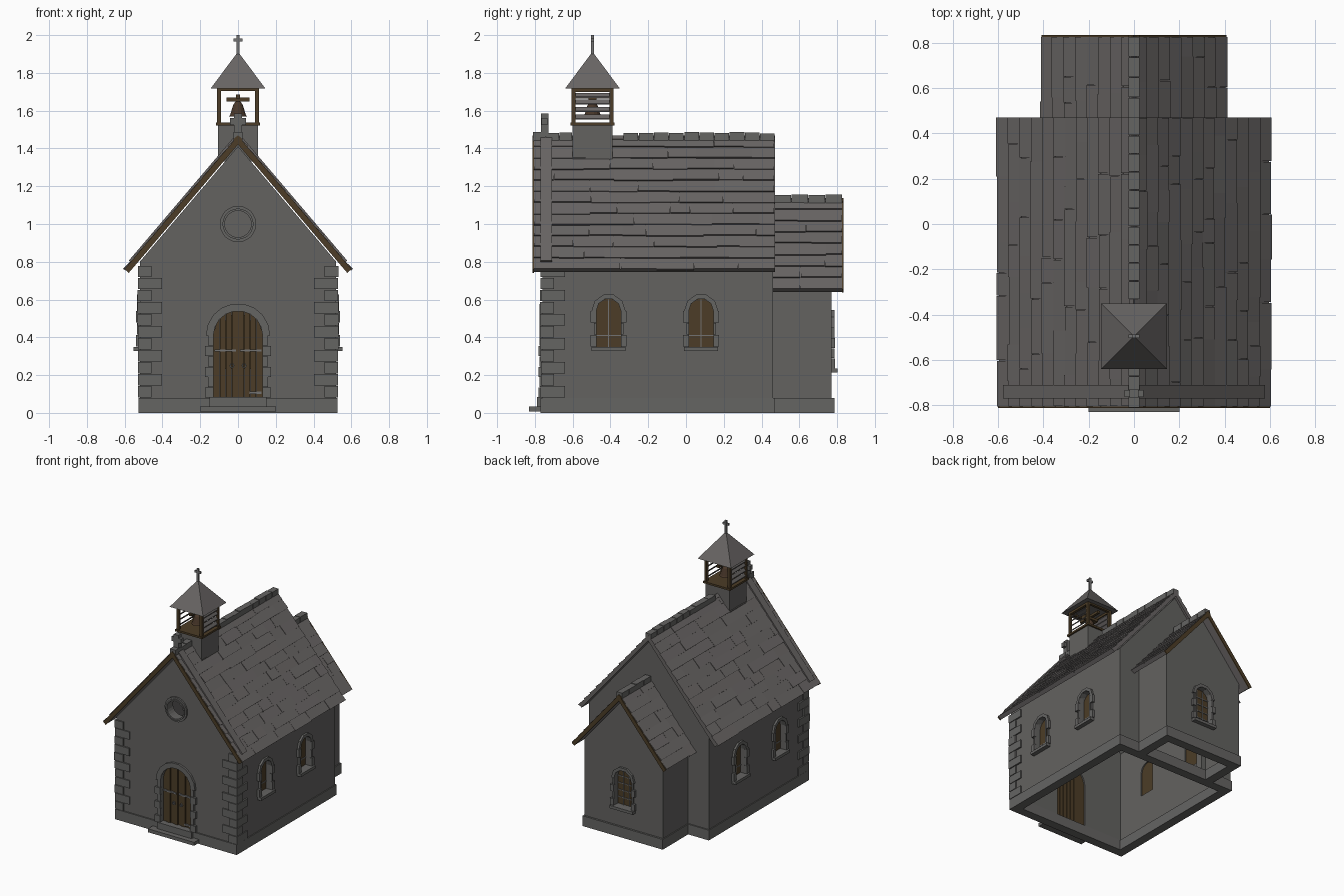
import bpy, bmesh, math, random
from mathutils import Matrix, Vector

random.seed(4)
if "Cube" in bpy.data.objects:
    bpy.data.objects.remove(bpy.data.objects["Cube"])


def material(name, *rgb):
    m = bpy.data.materials.new(name)
    m.use_nodes = True
    m.diffuse_color = (*rgb, 1)
    m.node_tree.nodes["Principled BSDF"].inputs["Base Color"].default_value = (*rgb, 1)
    return m


WALL = material("wall grey", .125, .122, .117)
STONE = material("trim stone", .13, .128, .124)
SLATE = material("roof slate", .138, .129, .126)
WOOD = material("dark wood", .072, .046, .02)
METAL = material("iron grey", .17, .17, .17)
BELL = material("bell bronze", .065, .038, .022)
UP = Vector((0, 0, 1))
SLOPE = math.atan(1.175)


def finish(name, bm, mat):
    bmesh.ops.recalc_face_normals(bm, faces=bm.faces)
    mesh = bpy.data.meshes.new(name)
    bm.to_mesh(mesh)
    bm.free()
    mesh.materials.append(mat)
    ob = bpy.data.objects.new(name, mesh)
    bpy.context.scene.collection.objects.link(ob)
    return ob


def basis(a, b, c, origin):
    m = Matrix((a, b, c)).transposed().to_4x4()
    m.translation = origin
    return m


def facing(normal, origin):
    """Frame on a wall: u to the side, v up, w outward."""
    n = Vector(normal)
    return basis(UP.cross(n), UP, n, Vector(origin))


def prism(bm, pts, w0, w1, frame):
    a = [bm.verts.new(frame @ Vector((u, v, w0))) for u, v in pts]
    b = [bm.verts.new(frame @ Vector((u, v, w1))) for u, v in pts]
    bm.faces.new(a[::-1])
    bm.faces.new(b)
    for i in range(len(a)):
        j = (i + 1) % len(a)
        bm.faces.new((a[i], a[j], b[j], b[i]))


def box(bm, x0, x1, y0, y1, z0, z1, frame=Matrix()):
    prism(bm, [(x0, y0), (x1, y0), (x1, y1), (x0, y1)], z0, z1, frame)


def ring(bm, r, R, v, start, end, n, w0, w1, frame):
    for i in range(n):
        a, b = (start + (end - start) * k / n for k in (i, i + 1))
        prism(bm, [(q * math.cos(t), v + q * math.sin(t))
                   for q, t in ((r, a), (R, a), (R, b), (r, b))], w0, w1, frame)


def arch(r, v0, spring, n=8):
    return [(-r, v0), (r, v0)] + [(r * math.cos(math.pi * i / n), spring + r * math.sin(math.pi * i / n))
                                  for i in range(n + 1)]


def circle(r, v, n=24):
    return [(r * math.cos(math.tau * i / n), v + r * math.sin(math.tau * i / n)) for i in range(n)]


def gable(hx, z0, eave):
    return [(-hx, z0), (hx, z0), (hx, eave), (0, eave + hx * math.tan(SLOPE)), (-hx, eave)]


def shell(name, outer, inner, w_outer, w_inner, openings):
    """Hollow gabled room with openings cut through its walls."""
    back = facing((0, 1, 0), (0, 0, 0))
    bm = bmesh.new()
    prism(bm, outer, *w_outer, back)
    ob = finish(name, bm, WALL)
    cutters = []
    for pts, w0, w1, frame in [(inner, *w_inner, back)] + openings:
        bm = bmesh.new()
        prism(bm, pts, w0, w1, frame)
        c = finish("cutter", bm, WALL)
        c.hide_render = True
        cutters.append(c)
        mod = ob.modifiers.new("cut", 'BOOLEAN')
        mod.operation, mod.solver, mod.object = 'DIFFERENCE', 'EXACT', c
    deps = bpy.context.evaluated_depsgraph_get()
    mesh = bpy.data.meshes.new_from_object(ob.evaluated_get(deps))
    ob.modifiers.clear()
    ob.data = mesh
    for c in cutters:
        bpy.data.objects.remove(c)


# Walls with door, round window, side windows and rear window
front = facing((0, -1, 0), (0, -.76, 0))
rear = facing((0, 1, 0), (0, .77, 0))
sides = [facing((s, 0, 0), (s * .52, y, 0)) for s in (-1, 1) for y in (-.41, .08)]
side_arch, rear_arch, door_arch = arch(.065, .35, .54), arch(.075, .235, .45), arch(.13, .08, .41, 12)
middle = facing((0, 1, 0), (0, .46, 0))
shell("nave_walls", gable(.52, .01, .8), gable(.465, -.1, .8), (-.76, .46), (-.705, .405),
      [(door_arch, -.08, .08, front), (circle(.07, 1), -.08, .08, front),
       (arch(.25, -.1, .5, 12), -.08, .08, middle)] + [(side_arch, -.08, .08, f) for f in sides])
shell("chancel_walls", gable(.34, .01, .685), gable(.285, -.1, .685), (.455, .77), (.4, .715),
      [(rear_arch, -.08, .08, rear)])

# Plinth around both rooms
bm = bmesh.new()
for s in (-1, 1):
    for edge, y0, y1 in ((.527, -.77, .47), (.348, .47, .785)):
        box(bm, *sorted((s * edge, s * (edge - .07))), y0, y1, 0, .08)
box(bm, -.46, .46, -.77, -.70, 0, .08)
box(bm, -.46, .46, .40, .47, 0, .08)
box(bm, -.28, .28, .715, .785, 0, .08)
finish("plinth", bm, STONE)

bm = bmesh.new()
box(bm, -.2, .2, -.83, -.76, .008, .035)
box(bm, -.15, .15, -.79, -.72, .035, .085)
finish("door_steps", bm, STONE)

# Corner stones, alternating long and short on each face
bm = bmesh.new()
rows = 11
step = .7 / rows
for s in (-1, 1):
    for i in range(rows):
        z, long = .08 + i * step, i % 2
        lx, ly = (.13, .07) if long else (.075, .13)
        proud = random.uniform(.008, .013)
        box(bm, *sorted((s * (.52 + proud), s * (.533 - lx))), -.76 - proud, -.72, z + .002, z + step - .002)
        box(bm, *sorted((s * (.52 + proud), s * .49)), -.76 - proud, -.77 + ly, z + .002, z + step - .002)
finish("corner_stones", bm, STONE)


def surround(name, frame, r, R, v0, spring, blocks, stones, sill):
    bm = bmesh.new()
    ring(bm, r, R, spring, 0, math.pi, stones, -.02, .016, frame)
    h = (spring - v0) / blocks
    for s in (-1, 1):
        for i in range(blocks):
            w = R + (.006 if i % 2 == 0 else -.012)
            box(bm, *sorted((s * r, s * w)), v0 + i * h + .001, v0 + (i + 1) * h - .001,
                -.02, .02 if i % 2 == 0 else .015, frame)
    if sill:
        box(bm, -R, R, v0 - .022, v0, -.04, .033, frame)
    finish(name, bm, STONE)


def window(name, frame, pts, r, v0, top, uprights, bars):
    bm = bmesh.new()
    prism(bm, pts, -.045, -.035, frame)
    finish(name + "_panel", bm, WOOD)
    bm = bmesh.new()
    for u in uprights:
        box(bm, u - .003, u + .003, v0, top, -.036, -.03, frame)
    for v in bars:
        box(bm, -r, r, v - .003, v + .003, -.036, -.03, frame)
    finish(name + "_bars", bm, METAL)


for i, f in enumerate(sides):
    surround(f"side_window_surround_{i}", f, .065, .09, .35, .54, 3, 5, True)
    window(f"side_window_{i}", f, side_arch, .065, .35, .6, [0], [.41])
surround("rear_window_surround", rear, .075, .1, .235, .45, 4, 5, True)
window("rear_window", rear, rear_arch, .075, .235, .51, [-.025, .025], [.29, .345, .4, .455])
surround("door_surround", front, .13, .17, .08, .41, 6, 9, False)
bm = bmesh.new()
ring(bm, .07, .082, 1, 0, math.tau, 24, -.03, .02, front)
ring(bm, .082, .096, 1, 0, math.tau, 24, -.03, .012, front)
finish("round_window_ring", bm, STONE)

# Plank door with iron straps and ring handles
bm = bmesh.new()
planks = 8
for i in range(planks):
    u0, u1 = (-.13 + .26 * k / planks for k in (i, i + 1))
    top = [(u, .41 + math.sqrt(max(0, .13 ** 2 - u * u))) for u in (u1 - .001, (u0 + u1) / 2, u0 + .001)]
    prism(bm, [(u0 + .001, .08), (u1 - .001, .08)] + top, -.045, -.02 + .006 * (i % 2), front)
finish("door_planks", bm, WOOD)
bm = bmesh.new()
for s in (-1, 1):
    box(bm, *sorted((s * .01, s * .125)), .324, .336, -.03, -.008, front)
    ring(bm, .007, .013, .25, 0, math.tau, 10, -.03, -.006, front @ Matrix.Translation((s * .032, 0, 0)))
box(bm, .06, .125, .1, .112, -.03, -.008, front)
finish("door_ironwork", bm, METAL)


def roof(name, hx, y0, y1, ridge, rows, board_end, caps):
    length, mid, half = hx / math.cos(SLOPE), (y0 + y1) / 2, (y1 - y0) / 2
    tiles, deck, boards, ridge_bm = (bmesh.new() for _ in range(4))
    for s in (-1, 1):
        up = Vector((-s * math.cos(SLOPE), 0, math.sin(SLOPE)))
        out = Vector((s * math.sin(SLOPE), 0, math.cos(SLOPE)))
        # The frame runs up the slope, outward, then along the ridge
        f = basis(up, out, up.cross(out), Vector((s * hx, mid, ridge - hx * math.tan(SLOPE))))
        box(deck, 0, length, -.03, -.005, -half, half, f)
        end = s * board_end
        box(boards, -.004, length, -.032, -.002, *sorted((end * half, end * (half + .008))), f)
        row = length / rows
        for i in range(rows):
            u = -half
            while u < half:
                u2 = u + random.uniform(.1, .32)
                u2 = half if u2 > half - .06 else u2
                v, lift = i * row - random.uniform(0, .008), random.uniform(.002, .007)
                prism(tiles, [(v, -.008), ((i + 1) * row, -.008), ((i + 1) * row, -.003), (v, lift)],
                      u, u2 - random.choice((0, .003)), f)
                u = u2
        if name == "nave":
            coping = sorted(s * (y - mid) for y in (-.77, -.71))
            box(deck, .045, length, -.01, .01, *coping, f)
    for a, b in caps:
        n = round((b - a) / .08)
        for i in range(n):
            box(ridge_bm, -.024, .024, a + (b - a) * i / n, a + (b - a) * (i + 1) / n - .003,
                ridge - .035, ridge + random.uniform(.01, .017))
    finish(name + "_roof_tiles", tiles, SLATE)
    finish(name + "_roof_deck", deck, SLATE)
    finish(name + "_gable_boards", boards, WOOD)
    finish(name + "_ridge_caps", ridge_bm, STONE)


roof("nave", .6, -.805, .47, 1.47, 12, -1, [(-.81, -.6), (-.33, .472)])
roof("chancel", .408, .45, .825, 1.14, 8, 1, [(.47, .828)])

# Stone cross on the front gable
bm = bmesh.new()
box(bm, -.02, .02, -.768, -.728, 1.44, 1.585)
box(bm, -.042, .042, -.764, -.732, 1.525, 1.56)
finish("gable_cross", bm, STONE)

# Bell tower, built around its own centre line
tower = Matrix.Translation((0, -.495, 0))
bm = bmesh.new()
box(bm, -.105, .105, -.105, .105, 1.33, 1.525, tower)
finish("tower_base", bm, WALL)
bm = bmesh.new()
box(bm, -.117, .117, -.117, .117, 1.522, 1.537, tower)
for x in (-.1, .1):
    for y in (-.1, .1):
        box(bm, x - .01, x + .01, y - .01, y + .01, 1.53, 1.72, tower)
    box(bm, x - .01, x + .01, -.11, .11, 1.7, 1.718, tower)
    box(bm, -.11, .11, x - .01, x + .01, 1.705, 1.718, tower)
box(bm, -.06, .06, -.02, .02, 1.648, 1.67, tower)
box(bm, -.01, .01, -.1, .1, 1.665, 1.685, tower)
finish("tower_frame", bm, WOOD)
bm = bmesh.new()
for s in (-1, 1):
    for z in (1.565, 1.605, 1.645, 1.68):
        prism(bm, [(s * .108, z - .012), (s * .108, z - .006), (s * .092, z + .014), (s * .092, z + .008)],
              -.09, .09, facing((0, -1, 0), (0, -.495, 0)))
finish("tower_louvres", bm, SLATE)
bm = bmesh.new()
for r1, r2, z0, z1 in ((.048, .042, 1.57, 1.58), (.042, .026, 1.58, 1.63), (.026, .012, 1.63, 1.65)):
    bmesh.ops.create_cone(bm, cap_ends=True, segments=14, radius1=r1, radius2=r2, depth=z1 - z0,
                          matrix=tower @ Matrix.Translation((0, 0, (z0 + z1) / 2)))
finish("bell", bm, BELL)
bm = bmesh.new()
bmesh.ops.create_cone(bm, cap_ends=True, segments=4, radius1=.145 * math.sqrt(2), radius2=0, depth=.195,
                      matrix=tower @ Matrix.Translation((0, 0, 1.8145)) @ Matrix.Rotation(math.pi / 4, 4, 'Z'))
finish("tower_roof", bm, SLATE)
bm = bmesh.new()
box(bm, -.008, .008, -.008, .008, 1.88, 2, tower)
box(bm, -.025, .025, -.007, .007, 1.966, 1.982, tower)
finish("tower_cross", bm, METAL)
